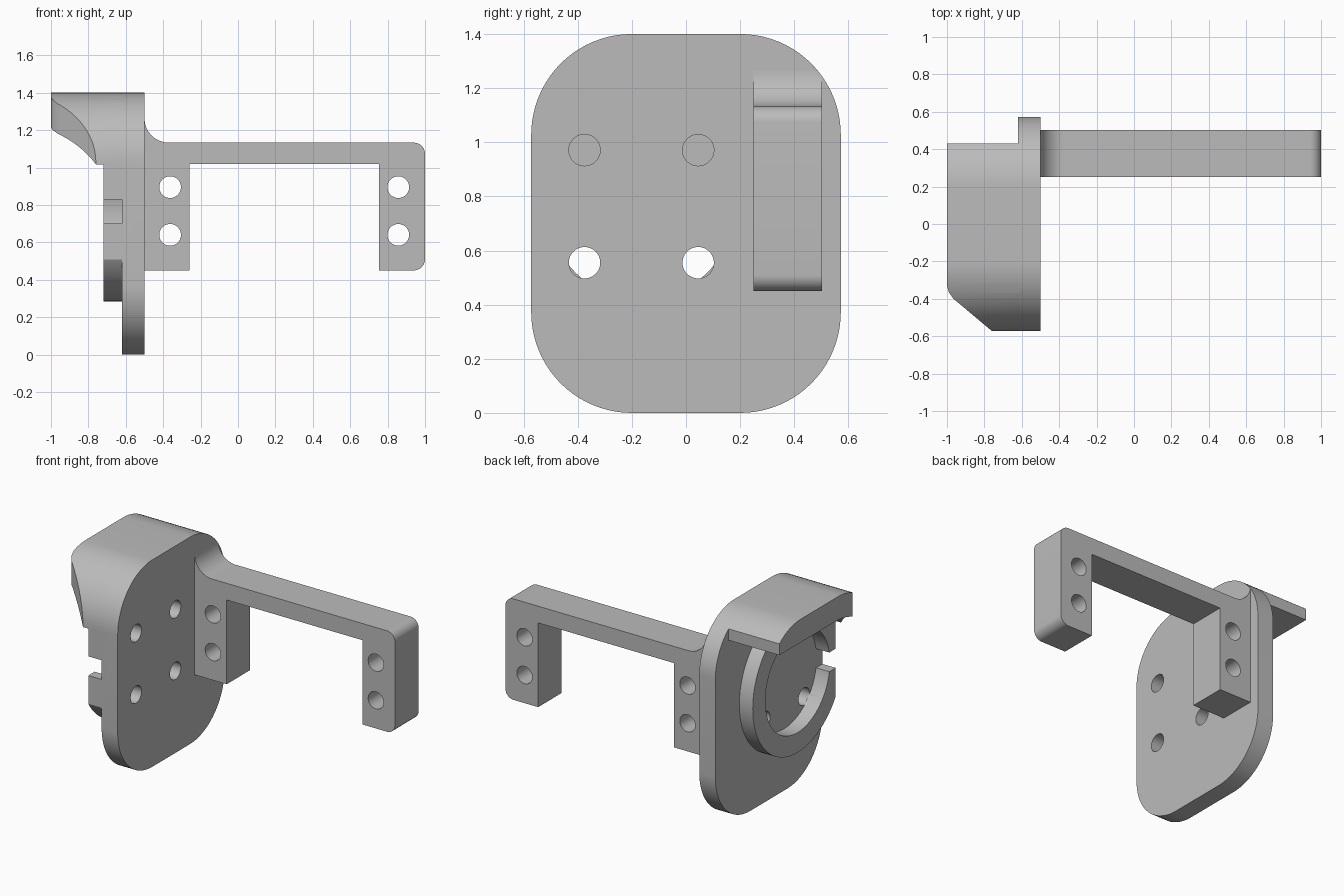
import bpy, bmesh, math
from math import sin, cos, radians
from mathutils import Vector

cube = bpy.data.objects.get("Cube")
if cube:
    bpy.data.objects.remove(cube, do_unlink=True)

grey = bpy.data.materials.new("plain grey")
grey.use_nodes = True
GREY = (0.5, 0.5, 0.5, 1)
grey.diffuse_color = GREY
grey.node_tree.nodes["Principled BSDF"].inputs["Base Color"].default_value = GREY

# Maps profile coordinates (u, v) and depth d to space for each extrusion axis
AXES = {"x": lambda u, v, d: (d, u, v),
        "y": lambda u, v, d: (u, d, v),
        "z": lambda u, v, d: (u, v, d)}


def arc(cu, cv, r, start, end, n=20):
    return [(cu + r * cos(radians(start + (end - start) * i / n)),
             cv + r * sin(radians(start + (end - start) * i / n))) for i in range(n + 1)]


def prism(name, profile, axis, lo, hi):
    bm = bmesh.new()
    place = AXES[axis]
    face = bm.faces.new([bm.verts.new(place(u, v, lo)) for u, v in profile])
    ext = bmesh.ops.extrude_face_region(bm, geom=[face])
    shift = Vector(place(0, 0, hi - lo))
    bmesh.ops.translate(bm, vec=shift, verts=[e for e in ext["geom"] if isinstance(e, bmesh.types.BMVert)])
    bmesh.ops.recalc_face_normals(bm, faces=bm.faces)
    mesh = bpy.data.meshes.new(name)
    bm.to_mesh(mesh)
    bm.free()
    mesh.materials.append(grey)
    obj = bpy.data.objects.new(name, mesh)
    bpy.context.collection.objects.link(obj)
    return obj


def disc(name, cu, cv, r, axis, lo, hi, n=48):
    return prism(name, arc(cu, cv, r, 0, 360, n)[:-1], axis, lo, hi)


def activate(obj):
    bpy.ops.object.select_all(action="DESELECT")
    bpy.context.view_layer.objects.active = obj
    obj.select_set(True)


def combine(obj, other, operation):
    mod = obj.modifiers.new("combine", "BOOLEAN")
    mod.operation, mod.solver, mod.object = operation, "EXACT", other
    activate(obj)
    bpy.ops.object.modifier_apply(modifier=mod.name)
    bpy.data.objects.remove(other, do_unlink=True)


# Rounded plate outline in y and z
R, FLAT, LOW, HIGH = 0.372, 0.2, 0.372, 1.028
outline = (arc(FLAT, HIGH, R, 0, 90) + arc(-FLAT, HIGH, R, 90, 180)
           + arc(-FLAT, LOW, R, 180, 270) + arc(FLAT, LOW, R, 270, 360))
CY, CZ, RING = -0.165, 0.763, 0.48

# Back plate with four screw holes
body = prism("mount_body", outline, "x", -0.62, -0.5)
for sy in (-1, 1):
    for sz in (-1, 1):
        combine(body, disc("hole", CY + sy * 0.21, CZ + sz * 0.208, 0.058, "x", -0.8, -0.4), "DIFFERENCE")

# Locating ring, trimmed at the plate edge and notched at the front
ring = disc("ring", CY, CZ, RING, "x", -0.72, -0.615, 96)
combine(ring, disc("bore", CY, CZ, 0.345, "x", -0.8, -0.5, 96), "DIFFERENCE")
combine(ring, prism("trim", outline, "x", -0.9, -0.4), "INTERSECT")
combine(ring, prism("notch", [(-0.8, 0.7), (-0.4, 0.7), (-0.4, 0.83), (-0.8, 0.83)], "x", -0.9, -0.4),
        "DIFFERENCE")

# Hood: plate outline, trimmed to its footprint and hollowed underneath
hood = prism("hood", outline, "x", -1, -0.61)
footprint = [(-0.5, 0.43), (-1.1, 0.43), (-1.1, -0.33), (-1, -0.33), (-0.99, -0.365),
             (-0.965, -0.4), (-0.76, -0.572), (-0.76, -0.7), (-0.5, -0.7)]
combine(hood, prism("footprint", footprint, "z", 0.9, 1.6), "INTERSECT")
undercut = arc(CY, CZ, RING, 90, 180, 32) + [(CY - RING, -0.1), (1, -0.1), (1, CZ + RING)]
combine(hood, prism("undercut", undercut, "x", -1.2, -0.62), "DIFFERENCE")

combine(body, ring, "UNION")
combine(body, hood, "UNION")

# Side bracket: bar with two drilled legs
profile = ([(-0.5, 0.45), (-0.26, 0.45), (-0.26, 1.02), (0.755, 1.02), (0.755, 0.45)]
           + arc(0.94, 0.51, 0.06, -90, 0, 10) + arc(0.94, 1.073, 0.06, 0, 90, 10)
           + arc(-0.37, 1.263, 0.13, 270, 180, 16))
bracket = prism("bracket", profile, "y", 0.25, 0.502)
for x in (-0.363, 0.857):
    for z in (0.64, 0.895):
        combine(bracket, disc("hole", x, z, 0.058, "y", 0, 0.8), "DIFFERENCE")
# Trim the fillet to the plate edge, leaving the bar beyond it whole
trim = [(0, 0)] + [p for p in outline[:21]][::1] + [(0, 1.4)]
trim = [(0, 0.2), (0.572, 0.2)] + arc(FLAT, HIGH, R, 0, 90) + [(0, 1.4)]
combine(bracket, prism("trim", trim, "x", -0.5, 1.2), "INTERSECT")

for obj in (body, bracket):
    activate(obj)
    bpy.ops.object.shade_smooth_by_angle(angle=radians(30))
